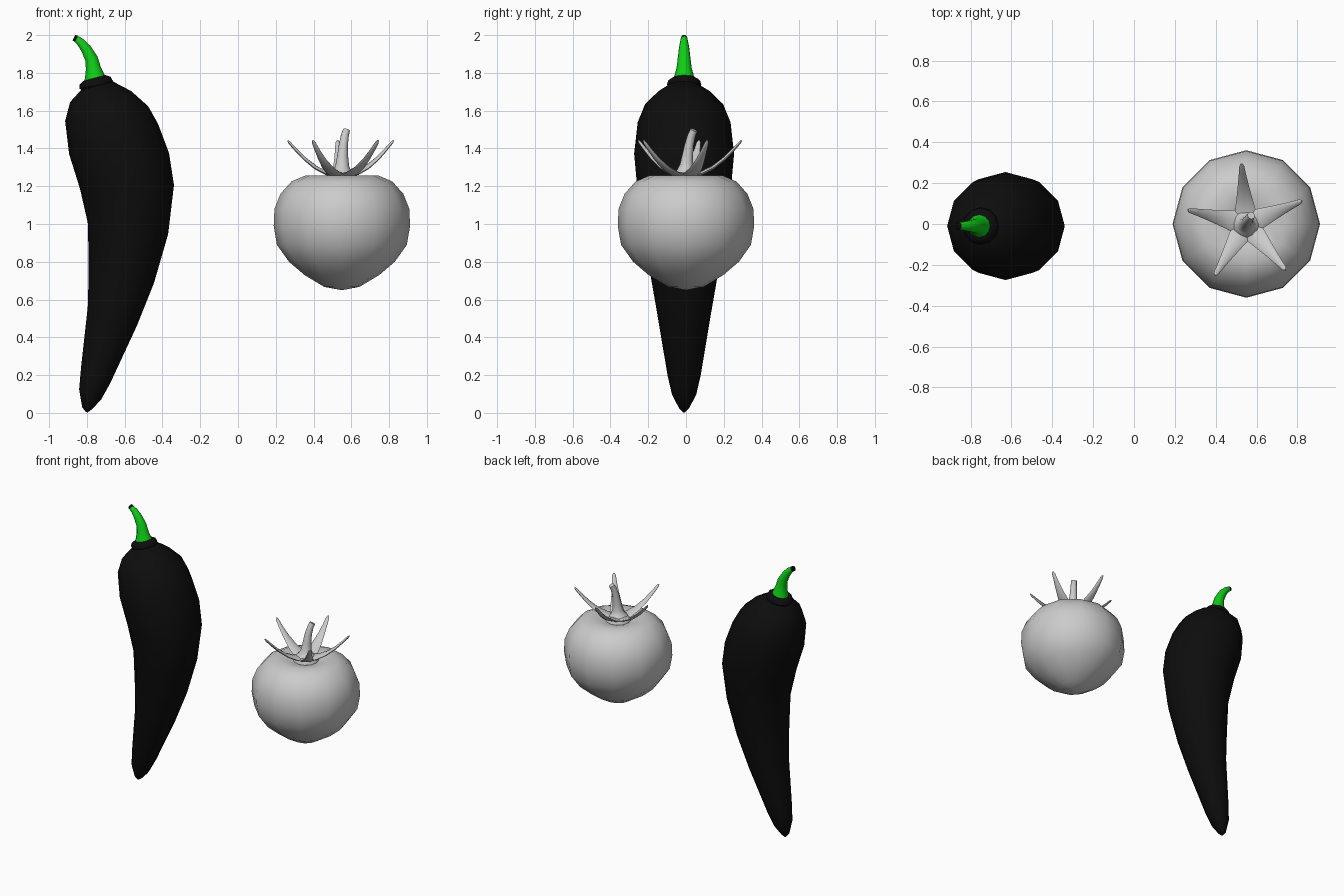
import bpy, bmesh, math
from mathutils import Vector as V

if "Cube" in bpy.data.objects:
    bpy.data.objects.remove(bpy.data.objects["Cube"])


def material(name, rgb):
    m = bpy.data.materials.new(name)
    m.diffuse_color = (*rgb, 1)
    m.use_nodes = True
    m.node_tree.nodes["Principled BSDF"].inputs["Base Color"].default_value = m.diffuse_color
    return m


BLACK = material("black_skin", (0.004, 0.004, 0.004))
GREEN = material("green_stem", (0.004, 0.62, 0.008))


def loft(name, rings, sides, mat=None):
    """Skin a list of (centre, u, v) elliptical rings and cap both ends."""
    bm = bmesh.new()
    loops = []
    for c, u, v in rings:
        angles = [2 * math.pi * i / sides for i in range(sides)]
        loops.append([bm.verts.new(c + u * math.cos(a) + v * math.sin(a)) for a in angles])
    for a, b in zip(loops, loops[1:]):
        for i in range(sides):
            j = (i + 1) % sides
            bm.faces.new((a[i], a[j], b[j], b[i]))
    bm.faces.new(loops[0])
    bm.faces.new(loops[-1])
    bmesh.ops.recalc_face_normals(bm, faces=bm.faces)
    me = bpy.data.meshes.new(name)
    bm.to_mesh(me)
    bm.free()
    ob = bpy.data.objects.new(name, me)
    bpy.context.collection.objects.link(ob)
    if mat:
        me.materials.append(mat)
    bpy.ops.object.select_all(action='DESELECT')
    ob.select_set(True)
    bpy.context.view_layer.objects.active = ob
    bpy.ops.object.shade_smooth_by_angle(angle=math.radians(50))
    return ob


def tube(name, path, side, sides, mat=None):
    """Sweep along (point, half width, half thickness) stations."""
    pts = [V(p[0]) for p in path]
    rings = []
    for i, (_, w, t) in enumerate(path):
        d = (pts[min(i + 1, len(pts) - 1)] - pts[max(i - 1, 0)]).normalized()
        u = (side - d * side.dot(d)).normalized()
        rings.append((pts[i], u * w, d.cross(u) * t))
    return loft(name, rings, sides, mat)


X, Y, Z = V((1, 0, 0)), V((0, 1, 0)), V((0, 0, 1))
PY = -0.01

# Pepper body: left and right silhouette ends (x, z, x, z) of each tilted ring
spans = [(-.805, .004, -.795, .003), (-.825, .03, -.772, .02),
         (-.841, .125, -.725, .07), (-.831, .24, -.677, .156),
         (-.794, .575, -.534, .464), (-.791, .77, -.444, .69),
         (-.794, 1.0, -.37, .946), (-.836, 1.185, -.339, 1.206),
         (-.894, 1.37, -.365, 1.375), (-.915, 1.545, -.423, 1.53),
         (-.889, 1.645, -.476, 1.624), (-.836, 1.704, -.566, 1.704),
         (-.81, 1.725, -.667, 1.757)]
rings = []
for lx, lz, rx, rz in spans:
    a, b = V((lx, PY, lz)), V((rx, PY, rz))
    half = (b - a) / 2
    rings.append(((a + b) / 2, half, Y * half.length))
loft("pepper_body", rings, 12, BLACK)


def pepper_tube(name, stations, mat):
    tube(name, [((x, PY, z), r, r) for x, z, r in stations], Y, 12, mat)


# Pepper collar, stem and cut stem end
pepper_tube("pepper_collar", [(-.748, 1.722, .08), (-.751, 1.737, .091),
                              (-.756, 1.758, .085), (-.760, 1.773, .06)], BLACK)
pepper_tube("pepper_stem", [(-.756, 1.768, .058), (-.760, 1.79, .05),
                            (-.766, 1.825, .04), (-.776, 1.875, .034),
                            (-.804, 1.927, .028), (-.832, 1.961, .022),
                            (-.856, 1.981, .018)], GREEN)
pepper_tube("pepper_stem_end", [(-.855, 1.980, .0185), (-.869, 1.987, .016)], BLACK)

# Tomato body: turned profile (radius, z) with a dimple on top
TX = .55
profile = [(.002, .65), (.093, .667), (.198, .73), (.280, .80), (.344, .89),
           (.361, .99), (.357, 1.08), (.325, 1.16), (.267, 1.225), (.193, 1.257),
           (.11, 1.243), (.002, 1.21)]
loft("tomato_body", [(V((TX, 0, z)), X * r, Y * r) for r, z in profile], 12)

# Tomato stem with a flared foot, leaning back
stem = [(0, 0, 1.235, .085), (0, 0, 1.262, .078), (0, 0, 1.28, .05),
        (.002, .003, 1.31, .036), (.004, .008, 1.36, .029), (.008, .017, 1.42, .024),
        (.016, .03, 1.47, .021), (.024, .042, 1.497, .019)]
tube("tomato_stem", [((TX + x, y, z), r, r) for x, y, z, r in stem], X, 12)

# Five upswept calyx leaves: (distance out, z, half width, half thickness)
leaf = [(.02, 1.255, .062, .012), (.08, 1.268, .048, .011), (.14, 1.297, .036, .010),
        (.20, 1.343, .025, .009), (.25, 1.392, .017, .008), (.285, 1.43, .012, .007),
        (.295, 1.442, .005, .004)]
for k in range(5):
    a = math.radians(22.5 + 72 * k)
    out = V((math.cos(a), math.sin(a), 0))
    path = [(V((TX, 0, z)) + out * r, w, t) for r, z, w, t in leaf]
    tube(f"calyx_leaf_{k + 1}", path, Z.cross(out), 8)
